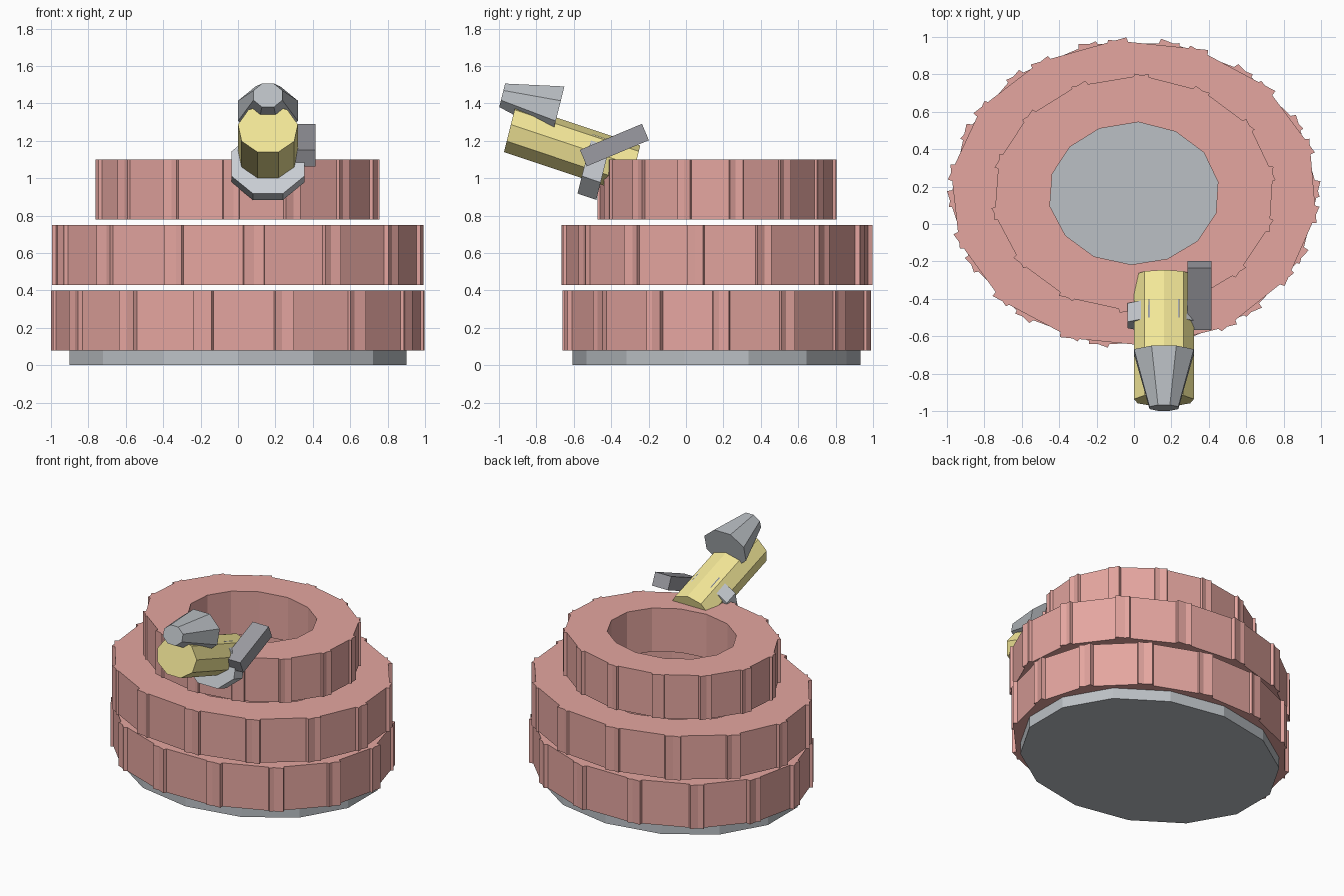
import bpy, bmesh, math, random
from mathutils import Vector, Matrix

if "Cube" in bpy.data.objects:
    bpy.data.objects.remove(bpy.data.objects["Cube"])

random.seed(4)
CY, SQUASH, N = 0.163, 0.835, 14      # ring centre, oval ratio, bags per ring
UP = Vector((0, 0.205, 0.815))        # sheared "up" of the tilted gun
GX = 0.16


def material(name, rgb):
    m = bpy.data.materials.new(name)
    m.diffuse_color = (*rgb, 1)
    m.use_nodes = True
    m.node_tree.nodes["Principled BSDF"].inputs["Base Color"].default_value = m.diffuse_color
    return m


def finish(name, bm, mat=None):
    bmesh.ops.recalc_face_normals(bm, faces=bm.faces)
    me = bpy.data.meshes.new(name)
    bm.to_mesh(me)
    bm.free()
    ob = bpy.data.objects.new(name, me)
    bpy.context.collection.objects.link(ob)
    if mat:
        me.materials.append(mat)


def prism(name, n, p0, p1, r0, r1, up, phase, mat=None):
    """Straight or tapered n-sided prism between two centres."""
    bm = bmesh.new()
    rings = []
    for p, r in ((p0, r0), (p1, r1)):
        ring = []
        for i in range(n):
            a = phase + 2 * math.pi * i / n
            ring.append(bm.verts.new(Vector(p) + r * (Vector((math.cos(a), 0, 0)) + up * math.sin(a))))
        rings.append(ring)
        bm.faces.new(ring)
    for i in range(n):
        j = (i + 1) % n
        bm.faces.new((rings[0][i], rings[0][j], rings[1][j], rings[1][i]))
    finish(name, bm, mat)


def bag_ring(name, z, inner, outer, half_len, offset, mat):
    """Oval ring of overlapping blocks."""
    bm = bmesh.new()
    for i in range(N):
        a = math.radians(offset) + 2 * math.pi * i / N
        jitter = math.radians(random.uniform(-1.5, 1.5))
        m = (Matrix.Translation((0, CY, z + 0.16)) @ Matrix.Diagonal((1, SQUASH, 1, 1))
             @ Matrix.Rotation(a, 4, 'Z') @ Matrix.Translation(((inner + outer) / 2, 0, 0))
             @ Matrix.Rotation(jitter, 4, 'Z')
             @ Matrix.Diagonal((outer - inner, half_len * 2, 0.32, 1)))
        bmesh.ops.create_cube(bm, size=1, matrix=m)
    finish(name, bm, mat)


red = material("red_bag", (0.78, 0.38, 0.35))
yellow = material("yellow_barrel", (0.92, 0.82, 0.32))
dark = material("dark_grey", (0.33, 0.33, 0.36))
grey = material("mid_grey", (0.50, 0.53, 0.56))
light = material("light_grey", (0.62, 0.65, 0.69))

# floor plate
prism("floor_plate", N, (0, CY, 0), (0, CY, 0.08), 0.923, 0.923,
      Vector((0, SQUASH, 0)), math.pi / N, grey)

# three stacked bag rings
bag_ring("lower_bag_ring", 0.08, 0.67, 0.96, 0.27, -11, red)
bag_ring("middle_bag_ring", 0.43, 0.67, 0.96, 0.27, 5, red)
bag_ring("upper_bag_ring", 0.78, 0.444, 0.735, 0.21, -3, red)

# tilted barrel, collar around it and nozzle on top
prism("barrel", 9, (GX, -0.942, 1.264), (GX, -0.278, 1.042), 0.1625, 0.1625, UP, math.pi / 2, yellow)
c8 = 1 / math.cos(math.pi / 8)
prism("barrel_collar", 8, (GX, -0.54, 1.077), (GX, -0.44, 1.043), 0.195 * c8, 0.195 * c8, UP, math.pi / 8, light)
prism("nozzle", 8, (GX, -0.983, 1.443), (GX, -0.683, 1.36), 0.077 * c8, 0.16 * c8, UP, math.pi / 8, grey)

# side box
bm = bmesh.new()
bmesh.ops.create_cube(bm, size=1, matrix=Matrix.Translation((0.35, -0.383, 1.177))
                      @ Matrix.Rotation(math.radians(22.8), 4, 'X')
                      @ Matrix.Diagonal((0.13, 0.36, 0.095, 1)))
finish("side_box", bm, dark)
